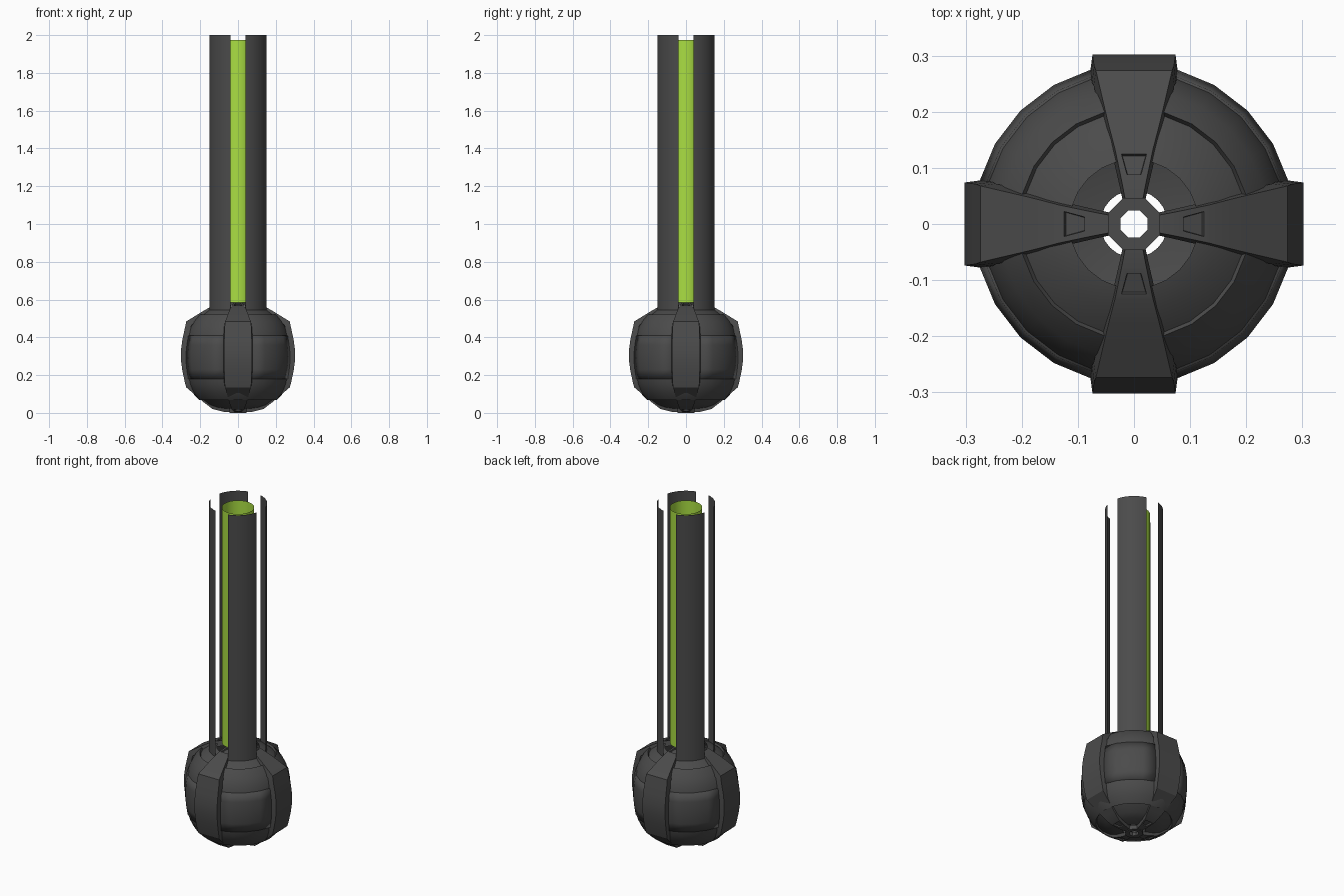
import bpy, bmesh, math
from mathutils import Matrix, Vector

cube = bpy.data.objects.get("Cube")
if cube:
    bpy.data.objects.remove(cube, do_unlink=True)

MID = 0.295  # height of the ball's centre


def material(name, rgb):
    m = bpy.data.materials.new(name)
    m.use_nodes = True
    m.diffuse_color = (*rgb, 1)
    bsdf = m.node_tree.nodes["Principled BSDF"]
    bsdf.inputs["Base Color"].default_value = (*rgb, 1)
    bsdf.inputs["Roughness"].default_value = 0.6
    return m


GREY = material("dark grey", (0.07, 0.07, 0.07))
GREEN = material("lime green", (0.4, 0.73, 0.055))


def finish(name, bm, mat, angle=25):
    mesh = bpy.data.meshes.new(name)
    bm.to_mesh(mesh)
    bm.free()
    mesh.materials.append(mat)
    ob = bpy.data.objects.new(name, mesh)
    bpy.context.collection.objects.link(ob)
    bpy.ops.object.select_all(action='DESELECT')
    ob.select_set(True)
    bpy.context.view_layer.objects.active = ob
    bpy.ops.object.shade_smooth_by_angle(angle=math.radians(angle))
    return ob


def lathe(name, profile, start, end, steps, mat):
    """Sweep a (radius, height) profile, listed upward, between two angles."""
    bm = bmesh.new()
    rows = []
    for i in range(steps + 1):
        a = math.radians(start + (end - start) * i / steps)
        rows.append([bm.verts.new((r * math.cos(a), r * math.sin(a), z)) for r, z in profile])
    for p, q in zip(rows, rows[1:]):
        for j in range(len(profile) - 1):
            bm.faces.new((p[j], q[j], q[j + 1], p[j + 1]))
    bmesh.ops.remove_doubles(bm, verts=bm.verts, dist=1e-5)
    return finish(name, bm, mat)


def mirrored(upper):
    """Complete a profile listed from the top down to the middle."""
    return [(r, 2 * MID - z) for r, z in upper] + upper[::-1]


# Hollow ball with a raised lip on each shoulder, open at the top and the bottom
shell = mirrored([(0.115, 0.56), (0.155, 0.546), (0.2, 0.512), (0.206, 0.522),
                  (0.24, 0.485), (0.262, 0.44), (0.272, 0.4), (0.278, 0.34)])
lathe("ball_shell", [(0.06, 0.022)] + shell, 0, 360, 24, GREY)

# Raised plates around the middle of the ball
plate = mirrored([(0.274, 0.41), (0.282, 0.36), (0.286, 0.32)])
for k in range(4):
    ob = lathe(f"side_plate_{k + 1}", plate, 90 * k + 15, 90 * k + 75, 4, GREY)
    mod = ob.modifiers.new("thickness", 'SOLIDIFY')
    mod.thickness = 0.02
    mod.offset = -1

# Four ribs clasping the ball: radius, height, half width
rib = [(0.04, 0.004, 0.015), (0.077, 0.006, 0.022), (0.134, 0.02, 0.034),
       (0.18, 0.055, 0.046), (0.274, 0.135, 0.068), (0.281, 0.16, 0.071),
       (0.295, 0.225, 0.073), (0.302, 0.28, 0.074), (0.302, 0.33, 0.074),
       (0.295, 0.385, 0.073), (0.281, 0.45, 0.071), (0.274, 0.484, 0.068),
       (0.18, 0.542, 0.046), (0.134, 0.567, 0.034), (0.077, 0.584, 0.022),
       (0.04, 0.587, 0.015)]
for k in range(4):
    bm = bmesh.new()
    sections = []
    for r, z, w in rib:
        ri, zi, wi = r * 0.9, MID + (z - MID) * 0.9, w + 0.004
        sections.append([bm.verts.new(c) for c in
                         ((r, -w, z), (r, w, z), (ri, wi, zi), (ri, -wi, zi))])
    outer = []
    for p, q in zip(sections, sections[1:]):
        for j in range(4):
            n = (j + 1) % 4
            f = bm.faces.new((p[j], p[n], q[n], q[j]))
            if j == 0:
                outer.append(f)
    bm.faces.new(sections[0][::-1])
    bm.faces.new(sections[-1])
    bmesh.ops.recalc_face_normals(bm, faces=bm.faces)
    # Small sunken slots near both ends
    slots = [outer[1], outer[-2]]
    bmesh.ops.inset_individual(bm, faces=slots, thickness=0.015)
    bmesh.ops.inset_individual(bm, faces=slots, thickness=0.002, depth=-0.008)
    bmesh.ops.rotate(bm, verts=bm.verts, cent=Vector(), matrix=Matrix.Rotation(math.pi / 2 * k, 3, 'Z'))
    finish(f"rib_{k + 1}", bm, GREY)

# Octagonal rings joining the ribs
for name, z in (("bottom_ring", 0), ("top_ring", 2 * MID - 0.022)):
    hub = [(0.05, z), (0.05, z + 0.022), (0.026, z + 0.022), (0.026, z), (0.05, z)]
    lathe(name, hub, 22.5, 382.5, 8, GREY)

# Glowing inner tube and the four curved guards around it
lathe("inner_tube", [(0.087, 0.585), (0.087, 1.975)], 0, 360, 32, GREEN)
for k in range(4):
    lathe(f"guard_{k + 1}", [(0.156, 0.545), (0.156, 2)], 90 * k + 15, 90 * k + 75, 10, GREY)
